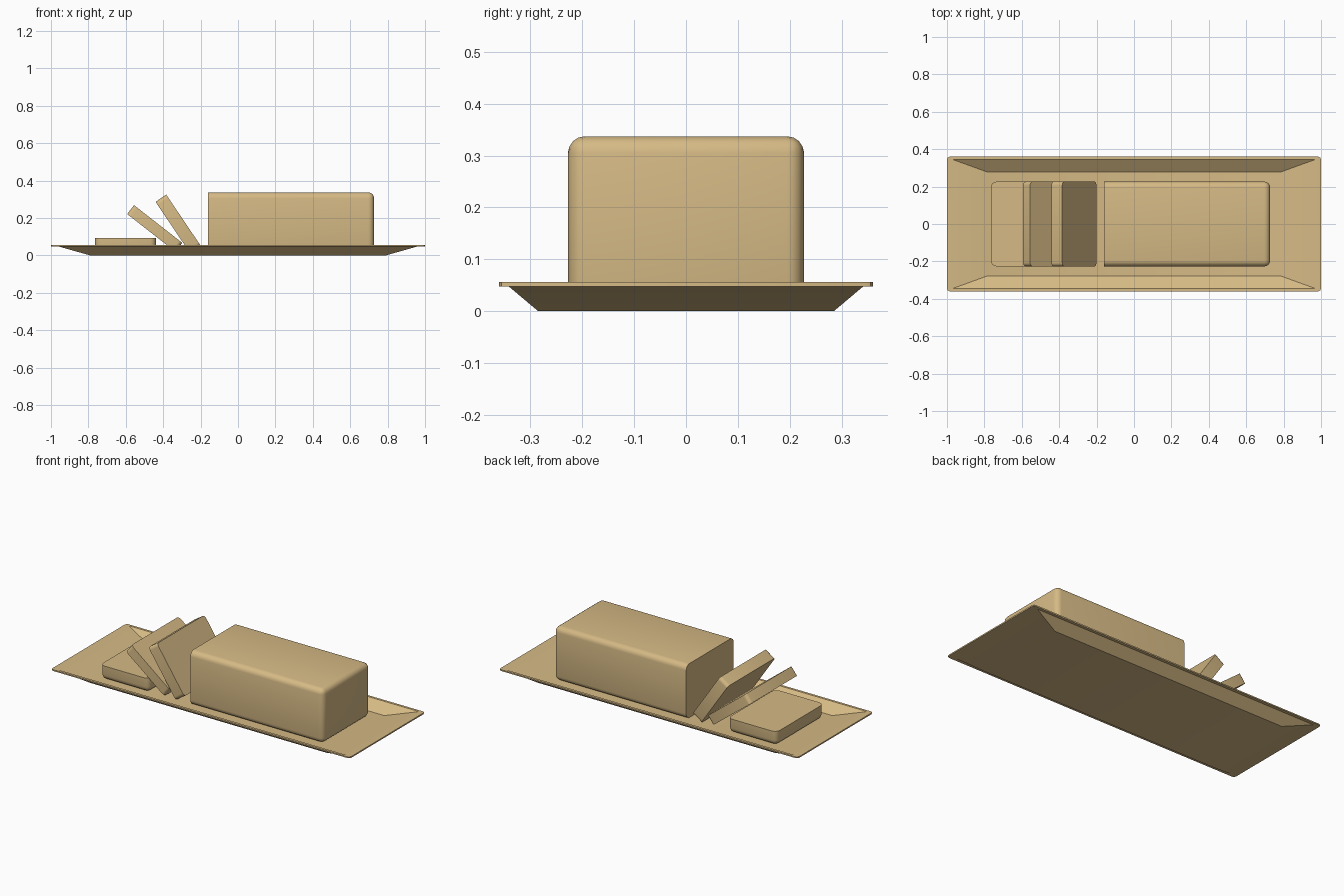
import bpy, bmesh, math
from mathutils import Matrix

cube = bpy.data.objects.get("Cube")
if cube:
    bpy.data.objects.remove(cube, do_unlink=True)

TAN = (0.67, 0.49, 0.235, 1)
tan = bpy.data.materials.new("warm tan")
tan.use_nodes = True
tan.diffuse_color = TAN
tan.node_tree.nodes["Principled BSDF"].inputs["Base Color"].default_value = TAN

HALF_W, TALL = 0.227, 0.327   # loaf cross-section


def finish(bm, name, angle):
    bmesh.ops.recalc_face_normals(bm, faces=bm.faces)
    mesh = bpy.data.meshes.new(name)
    bm.to_mesh(mesh)
    bm.free()
    mesh.materials.append(tan)
    ob = bpy.data.objects.new(name, mesh)
    bpy.context.collection.objects.link(ob)
    bpy.ops.object.select_all(action='DESELECT')
    ob.select_set(True)
    bpy.context.view_layer.objects.active = ob
    bpy.ops.object.shade_smooth_by_angle(angle=math.radians(angle))
    return ob


def bread(name, thick, x, z, tilt=0, crust_end=False):
    """Piece of loaf from its lower -x corner, cut along x, leaning by tilt degrees."""
    bm = bmesh.new()
    bmesh.ops.create_cube(bm, size=1)
    for v in bm.verts:
        v.co.x = (v.co.x + 0.5) * thick
        v.co.y *= 2 * HALF_W
        v.co.z = (v.co.z + 0.5) * TALL

    # Round the crust edges; the cut faces stay sharp
    def is_crust(e):
        a, b = e.verts
        along = abs(a.co.x - b.co.x) > 1e-4
        return along or (crust_end and a.co.x > thick / 2)
    bmesh.ops.bevel(bm, geom=[e for e in bm.edges if is_crust(e)],
                    offset=0.032 if crust_end else 0.02, segments=4,
                    profile=0.5, affect='EDGES')
    bm.transform(Matrix.Translation((x, 0, z))
                 @ Matrix.Rotation(math.radians(tilt), 4, 'Y'))
    return finish(bm, name, 50)


# Shallow rectangular dish: rings of (half length, half depth, height)
rings = [(0.79, 0.285, 0), (0.96, 0.342, 0.048), (1, 0.36, 0.048),
         (1, 0.36, 0.056), (0.97, 0.345, 0.056), (0.785, 0.278, 0.008)]
bm = bmesh.new()
loops = [[bm.verts.new((sx * a, sy * b, z))
          for sx, sy in ((-1, -1), (1, -1), (1, 1), (-1, 1))] for a, b, z in rings]
for low, high in zip(loops, loops[1:]):
    for i in range(4):
        j = (i + 1) % 4
        bm.faces.new((low[i], low[j], high[j], high[i]))
bm.faces.new(loops[0][::-1])
bm.faces.new(loops[-1])
rim_corners = [e for e in bm.edges
               if all(abs(v.co.x) > 0.99 for v in e.verts)
               and e.verts[0].co.z != e.verts[1].co.z]
bmesh.ops.bevel(bm, geom=rim_corners, offset=0.015, segments=2,
                profile=0.5, affect='EDGES')
finish(bm, "serving_dish", 30)

# Loaf with its cut side facing the slices
bread("loaf", 0.888, -0.16, 0.01, crust_end=True)

# Two leaning slices
bread("upper_leaning_slice", 0.069, -0.258, 0.015, tilt=-34)
bread("lower_leaning_slice", 0.06, -0.335, 0.02, tilt=-52)

# End piece lying crust-down
bread("end_slice", 0.086, -0.438, 0.094, tilt=90, crust_end=True).location.x = -TALL
